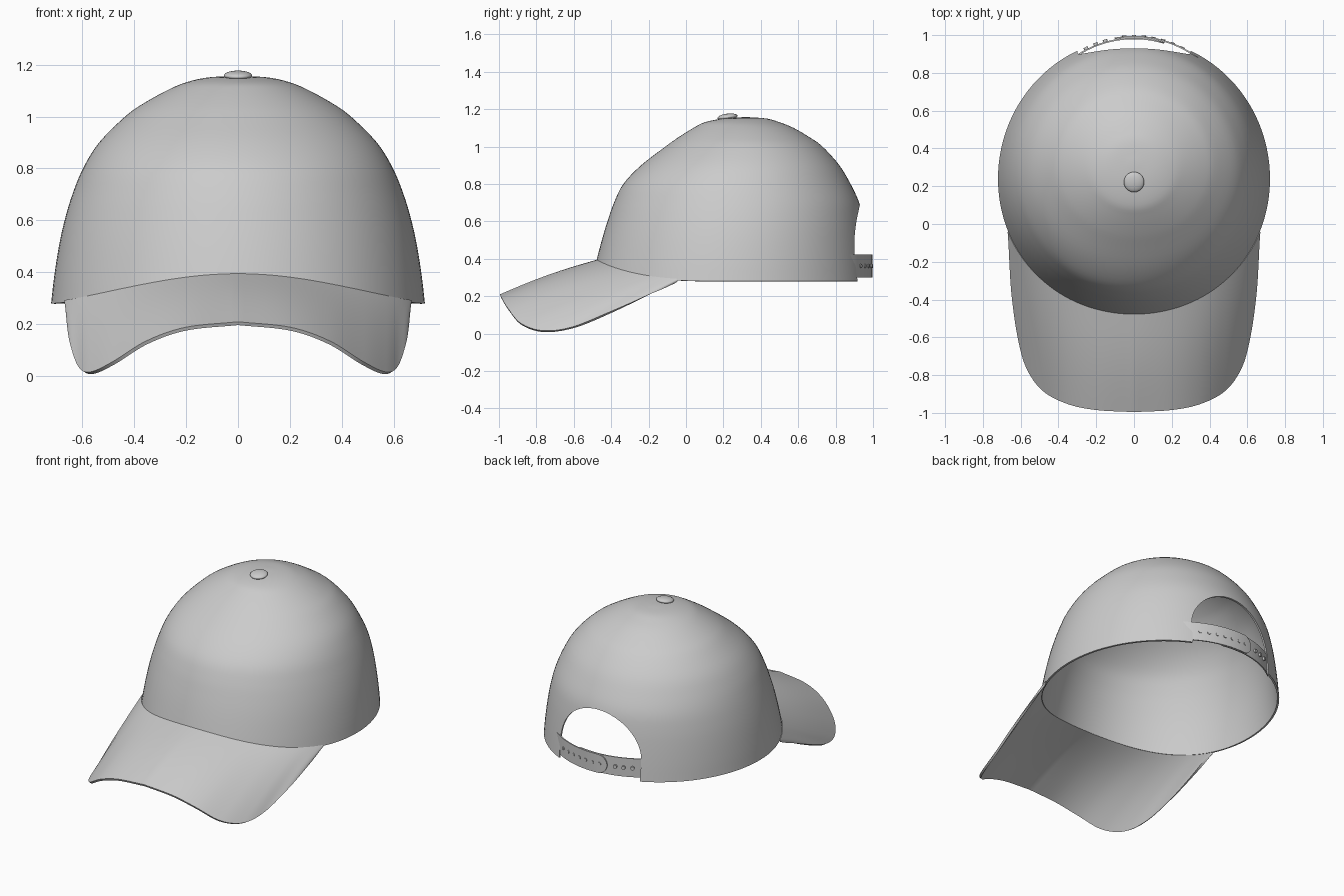
import bpy, bmesh, math
from mathutils import Matrix, Vector

if "Cube" in bpy.data.objects:
    bpy.data.objects.remove(bpy.data.objects["Cube"])

grey = bpy.data.materials.new("light grey cloth")
grey.use_nodes = True
grey.diffuse_color = (0.6, 0.6, 0.6, 1)
grey.node_tree.nodes["Principled BSDF"].inputs["Base Color"].default_value = (0.6, 0.6, 0.6, 1)


def spline(rows, u):
    """Smooth curve through rows; u is a fractional row number."""
    last = len(rows) - 1
    i = min(int(u), last - 1)
    f = u - i
    b, c = Vector(rows[i]), Vector(rows[i + 1])
    a = Vector(rows[i - 1]) if i > 0 else b * 2 - c
    d = Vector(rows[i + 2]) if i + 2 <= last else c * 2 - b
    return b + f * ((c - a) + f * ((a * 2 - b * 5 + c * 4 - d) + f * (b * 3 - c * 3 + d - a))) / 2


def finish(name, bm, thickness=0, offset=-1):
    bmesh.ops.remove_doubles(bm, verts=bm.verts, dist=0.0002)
    bmesh.ops.recalc_face_normals(bm, faces=bm.faces)
    mesh = bpy.data.meshes.new(name)
    bm.to_mesh(mesh)
    bm.free()
    mesh.materials.append(grey)
    obj = bpy.data.objects.new(name, mesh)
    bpy.context.collection.objects.link(obj)
    if thickness:
        mod = obj.modifiers.new("thickness", 'SOLIDIFY')
        mod.thickness, mod.offset = thickness, offset
    return obj


def activate(obj):
    bpy.ops.object.select_all(action='DESELECT')
    obj.select_set(True)
    bpy.context.view_layer.objects.active = obj


def smooth(obj):
    activate(obj)
    for mod in list(obj.modifiers):
        bpy.ops.object.modifier_apply(modifier=mod.name)
    bpy.ops.object.shade_smooth_by_angle(angle=math.radians(40))


def grid(rows, closed=False):
    """Skin a list of equal rows of points with quads."""
    bm = bmesh.new()
    vs = [[bm.verts.new(p) for p in row] for row in rows]
    n = len(vs[0])
    for r, s in zip(vs, vs[1:]):
        for j in range(n if closed else n - 1):
            k = (j + 1) % n
            bm.faces.new((r[j], r[k], s[k], s[j]))
    return bm


# Crown levels: height, half width, front y, back y
LEVELS = [
    (0.28, 0.72, -0.505, 0.985), (0.385, 0.708, -0.48, 0.975), (0.5, 0.69, -0.45, 0.962),
    (0.6, 0.668, -0.42, 0.948), (0.7, 0.638, -0.385, 0.926), (0.8, 0.597, -0.335, 0.88),
    (0.9, 0.535, -0.24, 0.82), (1.0, 0.435, -0.11, 0.73), (1.05, 0.365, -0.04, 0.66),
    (1.1, 0.275, 0.04, 0.575), (1.13, 0.205, 0.1, 0.5), (1.15, 0.12, 0.2, 0.43),
    (1.158, 0, 0.32, 0.32)]


def crown_point(angle, s):
    """Angle 0 is the front; s runs from the rim to the apex. The rim lifts at the front."""
    lift = max(math.cos(angle), 0) ** 3.2
    z, half, front, back = spline(LEVELS, lift + (len(LEVELS) - 1 - lift) * s)
    mid, depth = (front + back) / 2, (back - front) / 2
    return Vector((half * math.sin(angle), mid - depth * math.cos(angle), z))


SEG, RINGS = 112, 44
crown = finish("crown", grid([[crown_point(math.tau * j / SEG, i / RINGS) for j in range(SEG)]
                              for i in range(RINGS + 1)], closed=True), 0.012)

# Arched opening at the back, cut out of the crown
HALF, SPRING, TOP = 0.3, 0.4, 0.688
arch = [(-HALF, 0.1), (HALF, 0.1)]
arch += [(HALF * math.cos(a), SPRING + (TOP - SPRING) * math.sin(a))
         for a in (math.pi * k / 32 for k in range(33))]
cut = bmesh.new()
face = cut.faces.new([cut.verts.new((x, 0.6, z)) for x, z in arch])
ext = bmesh.ops.extrude_face_region(cut, geom=[face])["geom"]
bmesh.ops.translate(cut, vec=(0, 0.6, 0), verts=[v for v in ext if isinstance(v, bmesh.types.BMVert)])
cutter = finish("opening_cutter", cut)
cutter.hide_render = True
mod = crown.modifiers.new("opening", 'BOOLEAN')
mod.operation, mod.solver, mod.object = 'DIFFERENCE', 'EXACT', cutter
smooth(crown)
bpy.data.objects.remove(cutter)

# Brim: ruled from the crown rim to a curved outer edge, left half mirrored
EDGE = [(0, -0.993, 0.203), (0.2, -0.982, 0.182), (0.35, -0.95, 0.13), (0.48, -0.88, 0.05),
        (0.565, -0.76, 0.012), (0.61, -0.6, 0.034), (0.64, -0.4, 0.115),
        (0.653, -0.2, 0.207), (0.656, -0.06, 0.275)]


def brim_row(k, count=64):
    side = -1 if k < 0 else 1
    edge = spline(EDGE, abs(k) / count * (len(EDGE) - 1))
    edge.x = max(edge.x, 0)
    rim = crown_point(math.asin(min(edge.x / 0.712, 1)), 0)
    rim += Vector((0, 0.008, 0.004))
    row = []
    for i in range(17):
        p = rim.lerp(edge, i / 16)
        p.z += 0.012 * math.sin(math.pi * i / 16) * (1 - abs(k) / count)
        row.append((p.x * side, p.y, p.z))
    return row


brim = finish("brim", grid([brim_row(k) for k in range(-64, 65)]), 0.014, 0)
smooth(brim)

# Button on top
bm = bmesh.new()
bmesh.ops.create_uvsphere(bm, u_segments=32, v_segments=16, radius=1,
                          matrix=Matrix.Translation((0, 0.222, 1.158))
                          @ Matrix.Rotation(math.radians(7), 4, 'X')
                          @ Matrix.Diagonal((0.054, 0.054, 0.018, 1)))
smooth(finish("top_button", bm))

# Adjustable strap: two overlapping bent bands with round tips
CENTRE, RADIUS, STRAP_Z, STRAP_H = 0.432, 0.55, 0.362, 0.062


def strap_point(x, z, out):
    a = math.asin(x / RADIUS)
    r = RADIUS + out
    return Vector((r * math.sin(a), CENTRE + r * math.cos(a), z))


def strap(name, root, tip, out):
    way = 1 if tip > root else -1
    rows = []
    for i in range(49):
        # closer spacing towards the tip keeps its curve round
        x = root + (tip - root) * math.sin(math.pi / 2 * i / 48)
        gap = STRAP_H - min(abs(tip - x), STRAP_H)
        h = math.sqrt(max(STRAP_H ** 2 - gap ** 2, 0.00001))
        rows.append([strap_point(x, STRAP_Z + s * h, out) for s in (-1, 0, 1)])
    smooth(finish(name, grid(rows), 0.008, 0))


def pegs(name, xs, out, radius, depth):
    bm = bmesh.new()
    for x in xs:
        turn = Matrix.Rotation(-math.asin(x / RADIUS), 4, 'Z') @ Matrix.Rotation(math.pi / 2, 4, 'X')
        bmesh.ops.create_cone(bm, cap_ends=True, segments=16, radius1=radius, radius2=radius,
                              depth=depth, matrix=Matrix.Translation(strap_point(x, STRAP_Z, out)) @ turn)
    smooth(finish(name, bm))


strap("inner_strap", -0.34, 0.16, 0)
strap("outer_strap", 0.34, -0.1, 0.01)
pegs("inner_strap_pegs", [-0.25, -0.2, -0.15], 0.006, 0.012, 0.02)
pegs("outer_strap_pegs", [-0.05 + 0.05 * k for k in range(7)], 0.014, 0.011, 0.008)
